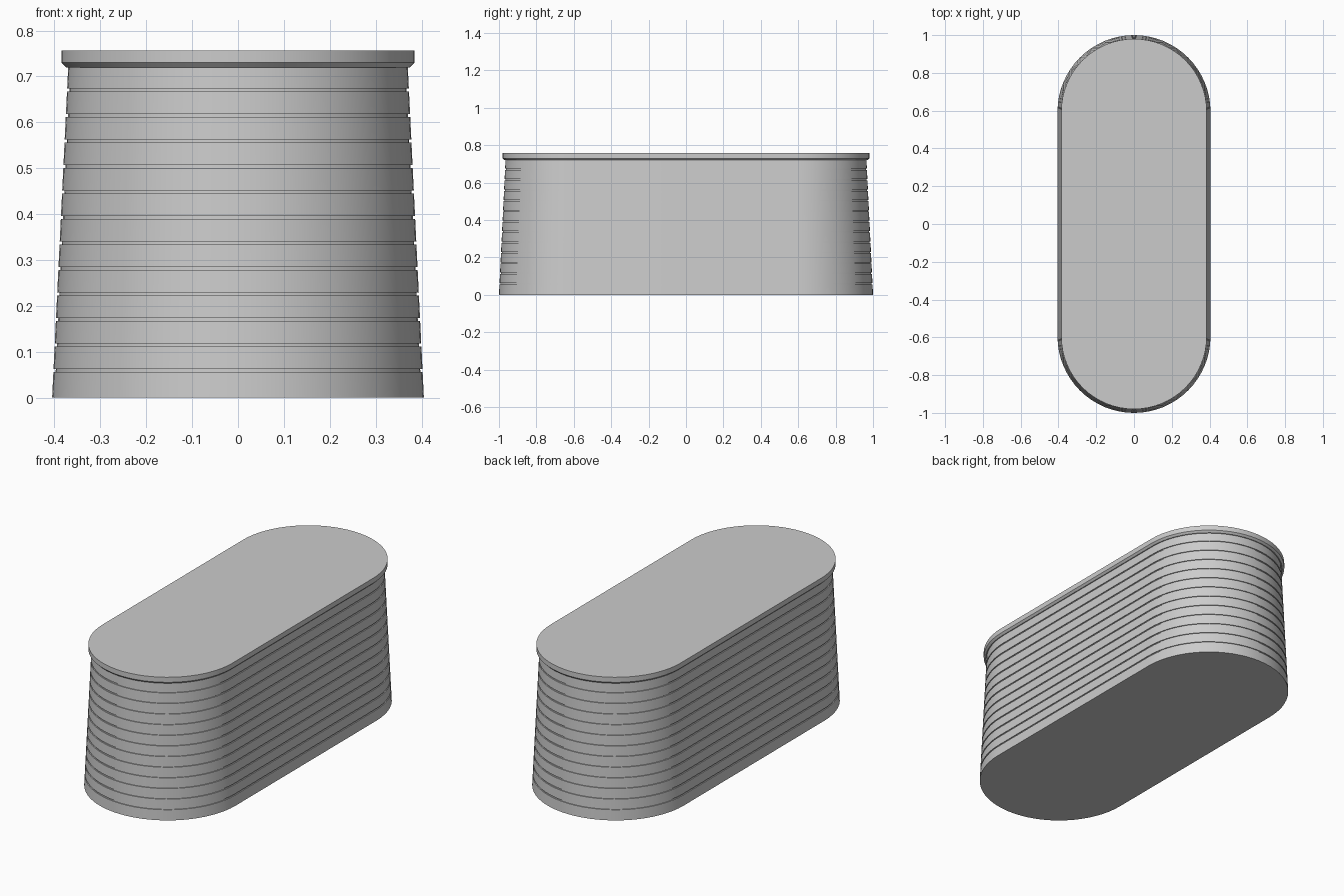
import bpy
import bmesh
import math

cube = bpy.data.objects.get("Cube")
if cube:
    bpy.data.objects.remove(cube, do_unlink=True)

STRAIGHT = 0.595      # half length of the straight sides
ARC_STEPS = 32        # segments per rounded end
BASE_R, NECK_R, NECK_Z = 0.405, 0.37, 0.72
GROOVES, SPACING, GROOVE_H, GROOVE_D = 12, 0.0556, 0.007, 0.005

grey = bpy.data.materials.new("plain grey")
grey.use_nodes = True
colour = (0.6, 0.6, 0.6, 1)
grey.diffuse_color = colour
grey.node_tree.nodes["Principled BSDF"].inputs["Base Color"].default_value = colour


def ring(bm, radius, z):
    """Stadium outline with half-round ends along y."""
    verts = []
    for end in (0, 1):
        for i in range(ARC_STEPS + 1):
            a = math.pi * (end + i / ARC_STEPS)
            y = radius * math.sin(a) + (STRAIGHT if end == 0 else -STRAIGHT)
            verts.append(bm.verts.new((radius * math.cos(a), y, z)))
    return verts


def loft(name, profile):
    """Stack stadium rings from (radius, height) pairs and cap both ends."""
    bm = bmesh.new()
    rings = [ring(bm, r, z) for r, z in profile]
    for low, high in zip(rings, rings[1:]):
        for i in range(len(low)):
            j = (i + 1) % len(low)
            bm.faces.new((low[i], low[j], high[j], high[i]))
    bm.faces.new(rings[0][::-1])
    bm.faces.new(rings[-1])
    mesh = bpy.data.meshes.new(name)
    bm.to_mesh(mesh)
    bm.free()
    mesh.materials.append(grey)
    obj = bpy.data.objects.new(name, mesh)
    bpy.context.collection.objects.link(obj)
    bpy.ops.object.select_all(action="DESELECT")
    obj.select_set(True)
    bpy.context.view_layer.objects.active = obj
    bpy.ops.object.shade_smooth_by_angle(angle=math.radians(30))
    return obj


def wall(z):
    return BASE_R + (NECK_R - BASE_R) * z / NECK_Z


# Tapered body with square grooves, flaring into a flat lidded rim
profile = [(BASE_R, 0)]
for k in range(1, GROOVES + 1):
    z0 = k * SPACING
    z1 = z0 + GROOVE_H
    profile += [(wall(z0), z0), (wall(z0) - GROOVE_D, z0),
                (wall(z1) - GROOVE_D, z1), (wall(z1), z1)]
profile += [(NECK_R, NECK_Z), (0.375, NECK_Z), (0.385, 0.73), (0.385, 0.757)]
loft("grooved_tub", profile)
